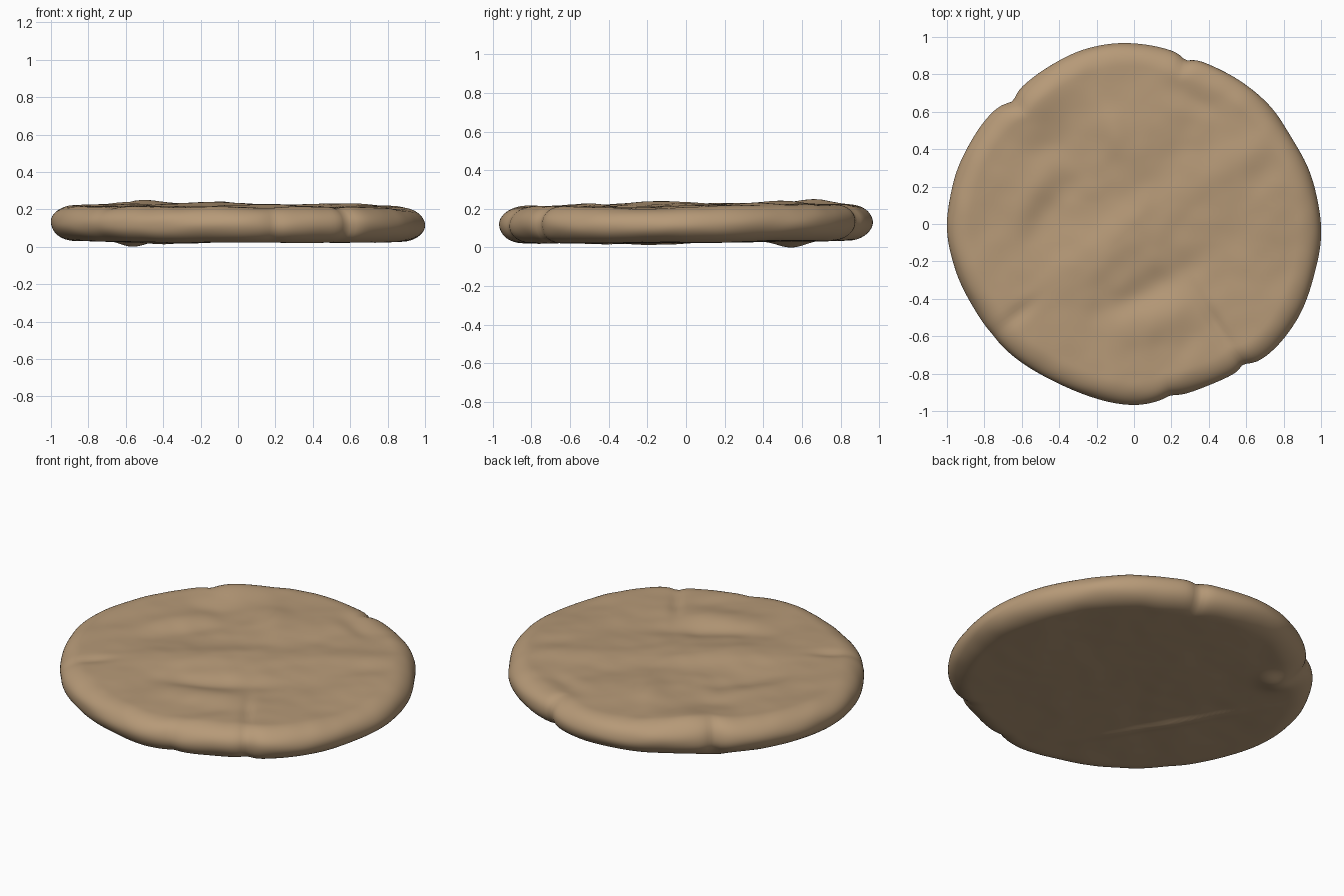
import bpy
import bmesh
from math import sin, cos, pi, exp, radians
from mathutils import Vector, noise

if "Cube" in bpy.data.objects:
    bpy.data.objects.remove(bpy.data.objects["Cube"], do_unlink=True)

SEGMENTS, FLAT_RINGS, RIM_STEPS = 240, 44, 24
RIM, HALF, MID = 0.125, 0.095, 0.128

# Outline radius every 15 degrees, counter-clockwise from +x
RADII = [1.0, .982, .962, .962, .95, .948, .968, .973, .957, .955, .975, .99,
         1.0, .984, .964, .958, .945, .95, .965, .948, .955, .998, 1.01, 1.0]
# Pinched folds in the rim: angle, depth, width in degrees
NOTCHES = [(72.5, .026, 2.5), (134.5, .03, 3), (282, .014, 3), (308, .026, 2.5),
           (218, .004, 3)]
# Pressed ridges and hollows: x, y, direction, length, width, height
TOP_RELIEF = [(-.15, -.14, 32, .4, .13, .022), (.1, -.34, 28, .32, .08, -.022),
              (.2, -.5, 15, .24, .1, .014), (.45, -.55, 122, .2, .035, -.014),
              (.33, .66, 150, .16, .06, -.014), (-.42, .42, 40, .13, .10, -.016),
              (-.52, .68, 40, .2, .12, .022), (-.42, .1, 55, .25, .08, -.014),
              (-.1, .5, 120, .2, .08, .014), (-.62, -.48, 40, .12, .04, -.012),
              (-.55, .15, 60, .2, .08, .012), (.5, .3, 35, .3, .12, .010),
              (.05, .25, 40, .3, .09, -.008), (.9, -.1, 80, .4, .15, -.010)]
BOTTOM_RELIEF = [(-.42, -.15, 121, .42, .035, -.016), (-.56, .55, 60, .1, .09, -.034),
                 (.3, .2, 30, .4, .2, .004)]


def outline(angle):
    """Radius of the slab at an angle in degrees."""
    i, t = int(angle // 15), (angle % 15) / 15
    a, b, c, d = (RADII[(i + k) % len(RADII)] for k in (-1, 0, 1, 2))
    r = b + t * ((c - a) + t * ((2 * a - 5 * b + 4 * c - d) + t * (3 * b - a - 3 * c + d))) / 2
    for at, depth, width in NOTCHES:
        r -= depth * exp(-abs((angle - at) / width) ** 1.5)
    return r


def relief(x, y, marks):
    """Height of stretched bumps and dents at a point."""
    z = 0
    for cx, cy, turn, length, width, height in marks:
        c, s = cos(radians(turn)), sin(radians(turn))
        u, v = (x - cx) * c + (y - cy) * s, (y - cy) * c - (x - cx) * s
        z += height * exp(-(u / length) ** 2 - (v / width) ** 2)
    return z


def lumps(x, y, offset):
    """Uneven hand-pressed surface, streaked along the diagonal."""
    u, v = (x + y) * 1.2, (y - x) * 2.2
    return (.009 * noise.noise(Vector((u, v, offset)))
            + .005 * noise.noise(Vector((u * 2, v * 2, offset)))
            + .003 * noise.noise(Vector((x * 9, y * 9, offset))))


# Cross-section from the bottom centre, round the rim, to the top centre:
# share of the flat radius, rim offset, height factor
section = [(k / FLAT_RINGS, 0, -1) for k in range(1, FLAT_RINGS)]
for k in range(RIM_STEPS + 1):
    phi = pi * (k / RIM_STEPS - .5)
    section.append((1, RIM * cos(phi), sin(phi)))
section += [(k / FLAT_RINGS, 0, 1) for k in range(FLAT_RINGS - 1, 0, -1)]


def surface_z(x, y, side):
    tilt = .008 * y - .003 * x
    top = relief(x, y, TOP_RELIEF) + lumps(x, y, 3.7)
    bottom = relief(x, y, BOTTOM_RELIEF) + lumps(x, y, 9.2) * .6
    return MID + tilt + HALF * side + top * (1 + side) / 2 + bottom * (1 - side) / 2


bm = bmesh.new()
rings = []
for share, swell, side in section:
    ring = []
    for j in range(SEGMENTS):
        angle = 360 * j / SEGMENTS
        c, s = cos(radians(angle)), sin(radians(angle))
        # Folds fade out toward the middle
        base = .96 + (outline(angle) - .96) * share ** 3
        wobble = .006 * noise.noise(Vector((c * 4, s * 4, side * 1.2))) * swell / RIM
        r = (base - RIM) * share + swell + wobble
        x, y = r * c, r * s
        ring.append(bm.verts.new((x, y, surface_z(x, y, side))))
    rings.append(ring)

for low, high in zip(rings, rings[1:]):
    for j in range(SEGMENTS):
        n = (j + 1) % SEGMENTS
        bm.faces.new((low[j], low[n], high[n], high[j]))

# Close the two centres
for ring, side in ((rings[0], -1), (rings[-1], 1)):
    centre = bm.verts.new((0, 0, surface_z(0, 0, side)))
    for j in range(SEGMENTS):
        bm.faces.new((centre, ring[j], ring[(j + 1) % SEGMENTS]))
bmesh.ops.recalc_face_normals(bm, faces=bm.faces)

# Rest on the ground, centred
lo = [min(v.co[a] for v in bm.verts) for a in range(3)]
hi = [max(v.co[a] for v in bm.verts) for a in range(3)]
shift = Vector(((lo[0] + hi[0]) / 2, (lo[1] + hi[1]) / 2, lo[2]))
bmesh.ops.translate(bm, verts=bm.verts, vec=-shift)

mesh = bpy.data.meshes.new("clay_slab")
bm.to_mesh(mesh)
bm.free()
slab = bpy.data.objects.new("clay_slab", mesh)
bpy.context.collection.objects.link(slab)

# Tan clay colour
clay = bpy.data.materials.new("tan clay")
clay.use_nodes = True
colour = (.47, .322, .187, 1)
clay.diffuse_color = colour
clay.node_tree.nodes["Principled BSDF"].inputs["Base Color"].default_value = colour
mesh.materials.append(clay)

for other in bpy.context.selected_objects:
    other.select_set(False)
slab.select_set(True)
bpy.context.view_layer.objects.active = slab
bpy.ops.object.shade_smooth()
